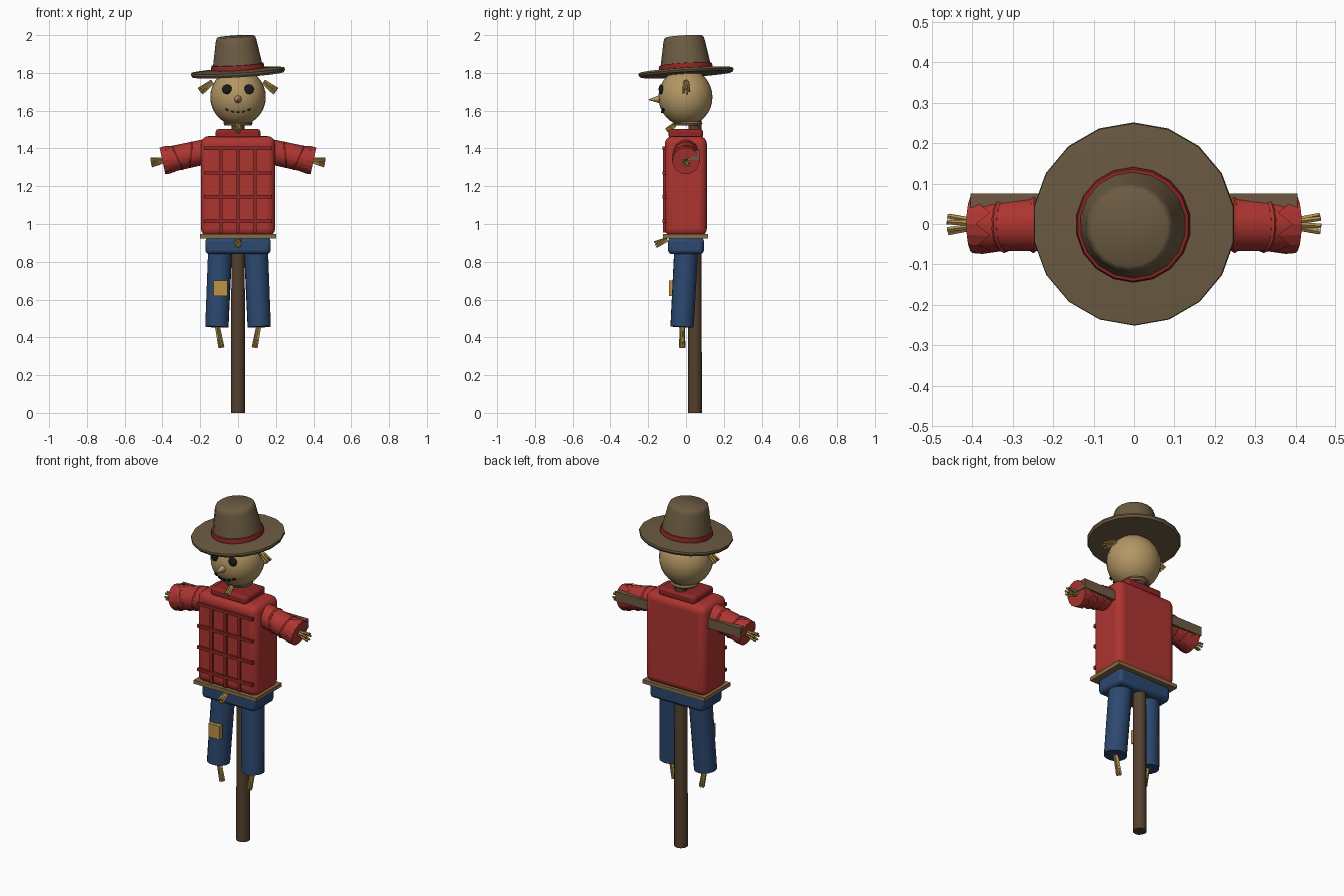
import bpy, bmesh, math
from mathutils import Vector, Matrix, Euler

if "Cube" in bpy.data.objects:
    bpy.data.objects.remove(bpy.data.objects["Cube"])


def mat(name, c):
    m = bpy.data.materials.new(name)
    m.diffuse_color = (*c, 1)
    m.use_nodes = True
    m.node_tree.nodes["Principled BSDF"].inputs["Base Color"].default_value = m.diffuse_color
    return m


RED = mat("red_cloth", (0.42, 0.035, 0.03))
DARKRED = mat("dark_red", (0.27, 0.02, 0.018))
BLUE = mat("denim", (0.025, 0.065, 0.16))
WOOD = mat("dark_wood", (0.09, 0.052, 0.028))
PLANK = mat("plank", (0.16, 0.1, 0.055))
HAT = mat("felt", (0.15, 0.105, 0.055))
SACK = mat("burlap", (0.45, 0.31, 0.13))
STRAW = mat("straw", (0.45, 0.29, 0.08))
PATCH = mat("patch", (0.5, 0.29, 0.06))
ROPE = mat("rope", (0.24, 0.15, 0.06))
BLACK = mat("black", (0.012, 0.011, 0.01))


def finish(name, m, smooth=True):
    o = bpy.context.object
    o.name = name
    o.data.materials.append(m)
    if smooth:
        bpy.ops.object.shade_smooth_by_angle(angle=math.radians(40))
    return o


def box(name, lo, hi, m, bevel=0.0, seg=3):
    lo, hi = Vector(lo), Vector(hi)
    bpy.ops.mesh.primitive_cube_add(size=1, location=(lo + hi) / 2)
    o = bpy.context.object
    o.data.transform(Matrix.Diagonal((*(hi - lo), 1)))
    if bevel:
        b = o.modifiers.new("bevel", "BEVEL")
        b.width, b.segments = bevel, seg
    return finish(name, m, bevel > 0)


def rod(name, a, b, r1, r2, m, n=12):
    a, b = Vector(a), Vector(b)
    d = b - a
    bpy.ops.mesh.primitive_cone_add(vertices=n, radius1=r1, radius2=r2, depth=d.length, location=(a + b) / 2,
                                    rotation=d.to_track_quat("Z", "Y").to_euler())
    return finish(name, m)


def ball(name, c, r, m, seg=12):
    bpy.ops.mesh.primitive_uv_sphere_add(segments=seg, ring_count=seg * 2 // 3, radius=1, location=c)
    o = finish(name, m)
    o.data.transform(Matrix.Diagonal((*r, 1)))
    return o


def ring(name, c, axis, R, r, m):
    bpy.ops.mesh.primitive_torus_add(major_radius=R, minor_radius=r, major_segments=18, minor_segments=6, location=c,
                                     rotation=Vector(axis).to_track_quat("Z", "Y").to_euler())
    return finish(name, m)


def tuft(name, a, b, spread, n=6, r=0.008):
    # bundle of straws fanning out from a to b
    a, b = Vector(a), Vector(b)
    q = (b - a).to_track_quat("Z", "Y")
    for i in range(n):
        t = 2 * math.pi * i / n
        off = q @ Vector((math.cos(t), math.sin(t), 0))
        rod(name, a + off * 0.006, b + off * spread, r, r * 0.75, STRAW, 5)


# pole and crossbar
rod("pole", (0, 0.047, 0), (0, 0.047, 1.56), 0.037, 0.034, WOOD, 12)
box("crossbar", (-0.405, 0.02, 1.338), (0.405, 0.075, 1.393), PLANK)

# shirt body with raised plaid strips
box("shirt", (-0.196, -0.112, 0.935), (0.196, 0.11, 1.465), RED, 0.04, 4)
for x in (-0.09, 0, 0.09):
    box("plaid_vertical", (x - 0.009, -0.122, 0.955), (x + 0.009, -0.105, 1.41), DARKRED)
for z in (1.40, 1.27, 1.145, 1.015):
    box("plaid_horizontal", (-0.178, -0.124, z - 0.009), (0.178, -0.105, z + 0.009), DARKRED)
box("collar", (-0.118, -0.092, 1.452), (0.118, 0.09, 1.503), DARKRED, 0.015, 2)
box("belt_rope", (-0.202, -0.122, 0.924), (0.202, 0.116, 0.946), ROPE)

# trousers
box("hips", (-0.173, -0.095, 0.84), (0.173, 0.095, 0.93), BLUE, 0.02, 2)
for s in (-1, 1):
    rod("trouser_leg", (s * 0.112, -0.021, 0.455), (s * 0.094, 0.002, 0.88), 0.062, 0.064, BLUE, 16)
    tuft("leg_straw", (s * 0.11, -0.02, 0.46), (s * 0.088, -0.02, 0.345), 0.011, 5)
box("knee_patch", (-0.13, -0.09, 0.62), (-0.056, -0.065, 0.70), PATCH)

# sleeves with folds, ragged cuff and straw hands
for s in (-1, 1):
    a, b = Vector((s * 0.13, 0, 1.392)), Vector((s * 0.395, 0, 1.335))
    d = (b - a).normalized()
    rod("sleeve", a, b, 0.066, 0.068, RED, 16)
    for t, tilt in ((0.45, 0.25), (0.72, -0.2)):
        ring("sleeve_fold", a.lerp(b, t), d + Vector((0, 0, tilt)), 0.064, 0.008, RED)
    bm = bmesh.new()
    N = 16
    out = [bm.verts.new((0.072 * math.cos(2 * math.pi * i / N), 0.072 * math.sin(2 * math.pi * i / N), 0.005))
           for i in range(N)]
    inn = [bm.verts.new((0.074 * math.cos(2 * math.pi * i / N), 0.074 * math.sin(2 * math.pi * i / N),
                         -0.055 if i % 2 else -0.02)) for i in range(N)]
    for i in range(N):
        j = (i + 1) % N
        bm.faces.new((inn[i], inn[j], out[j], out[i]))
    bm.faces.new(out)
    me = bpy.data.meshes.new("cuff")
    bm.to_mesh(me)
    bm.free()
    cuff = bpy.data.objects.new("ragged_cuff", me)
    me.materials.append(RED)
    bpy.context.collection.objects.link(cuff)
    cuff.location = b
    cuff.rotation_euler = d.to_track_quat("Z", "Y").to_euler()
    tuft("hand_straw", (s * 0.385, 0, 1.337), (s * 0.46, 0, 1.325), 0.022, 7)

# head and face
ball("head", (0, -0.003, 1.672), (0.147, 0.143, 0.152), SACK, 24)
ring("neck_rope", (0, 0.01, 1.533), (0, 0, 1), 0.066, 0.012, ROPE)
for s in (-1, 1):
    ball("button_eye", (s * 0.058, -0.132, 1.713), (0.026, 0.013, 0.026), BLACK)
    tuft("hair_straw", (s * 0.135, 0, 1.752), (s * 0.2, 0, 1.702), 0.017, 5, 0.009)
rod("nose", (0, -0.135, 1.661), (0, -0.198, 1.658), 0.023, 0.002, SACK, 10)
for i in range(-2, 3):
    x, z = i * 0.029, 1.592 + 0.0035 * i * i
    y = -0.003 - 0.143 * math.sqrt(1 - (x / 0.147) ** 2 - ((z - 1.672) / 0.152) ** 2)
    o = box("mouth_stitch", (x - 0.009, y - 0.007, z - 0.005), (x + 0.009, y + 0.007, z + 0.005), BLACK)
    o.rotation_euler.y = -0.22 * i

# straw at the neck and waist
tuft("neck_straw", (0, -0.06, 1.525), (0, -0.1, 1.492), 0.012, 5)
tuft("waist_straw", (0, -0.1, 0.918), (0, -0.162, 0.89), 0.016, 6)

# tilted hat: brim and crown share one turned profile, plus a band
base = Matrix.Translation((0, 0, 1.803)) @ Euler((math.radians(3.5), math.radians(-3.5), 0)).to_matrix().to_4x4()


def turned(name, profile, m, n=18):
    bm = bmesh.new()
    rows = [[bm.verts.new((r * math.sin(2 * math.pi * i / n), r * math.cos(2 * math.pi * i / n), z))
             for i in range(n)] for r, z in profile]
    for p, q in zip(rows, rows[1:]):
        for i in range(n):
            j = (i + 1) % n
            bm.faces.new((p[i], q[i], q[j], p[j]))
    bm.faces.new(rows[0])
    bm.faces.new(rows[-1][::-1])
    bmesh.ops.recalc_face_normals(bm, faces=bm.faces)
    me = bpy.data.meshes.new(name)
    bm.to_mesh(me)
    bm.free()
    o = bpy.data.objects.new(name, me)
    bpy.context.collection.objects.link(o)
    bpy.context.view_layer.objects.active = o
    bpy.ops.object.select_all(action="DESELECT")
    o.select_set(True)
    o.matrix_world = base
    return finish(name, m)


turned("hat_brim", [(0.245, -0.012), (0.252, 0.0), (0.25, 0.01), (0.14, 0.018)], HAT)
turned("hat_crown", [(0.139, 0.0), (0.132, 0.04), (0.11, 0.165), (0.104, 0.184), (0.094, 0.191)], HAT)
turned("hat_band", [(0.142, 0.015), (0.143, 0.028), (0.139, 0.042), (0.128, 0.044)], DARKRED)
